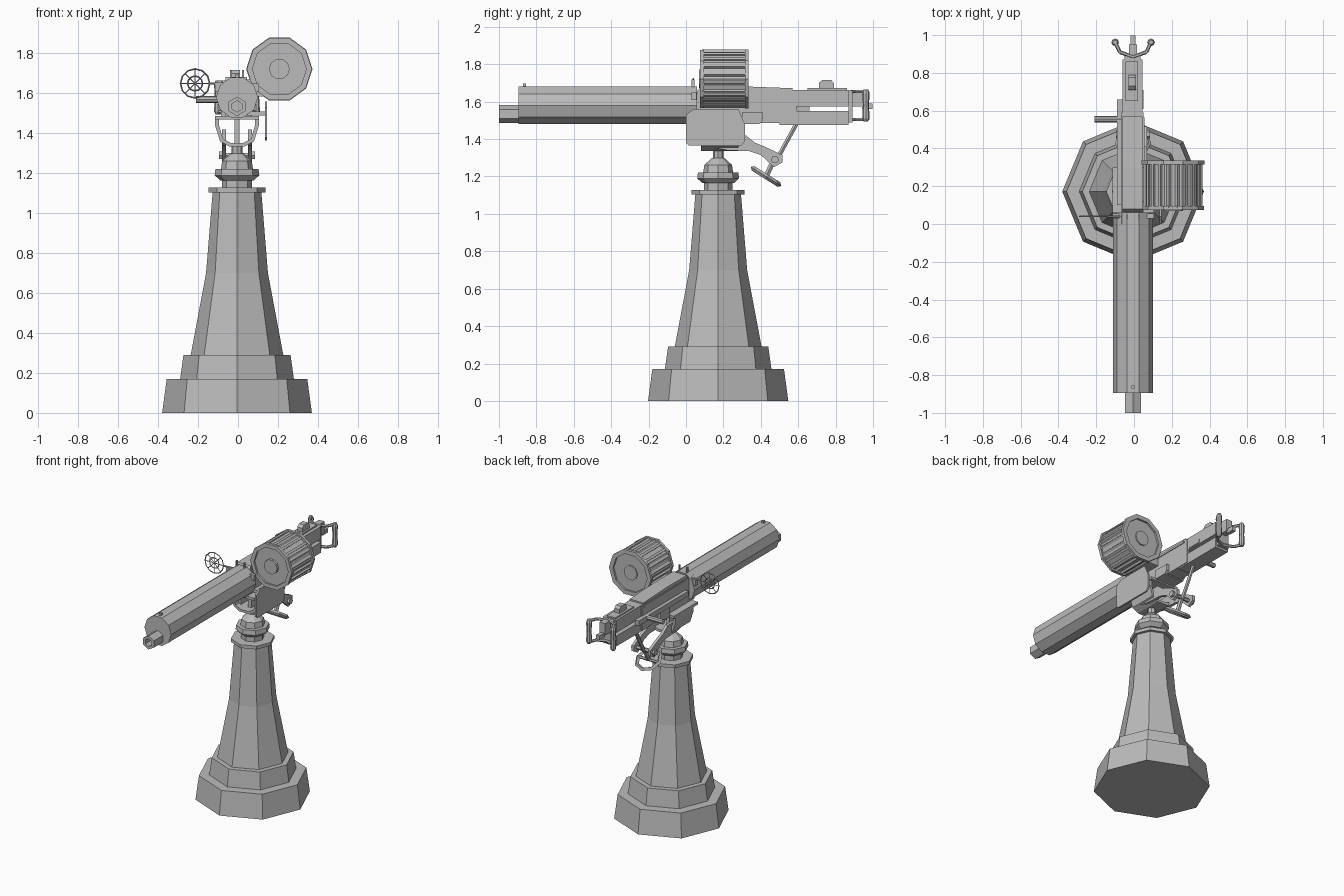
import bpy, bmesh
from math import pi, sin, cos
from mathutils import Vector

cube = bpy.data.objects.get("Cube")
if cube:
    bpy.data.objects.remove(cube, do_unlink=True)

GREY = (0.5, 0.5, 0.5, 1)
metal = bpy.data.materials.new("grey_metal")
metal.use_nodes = True
metal.diffuse_color = GREY
metal.node_tree.nodes["Principled BSDF"].inputs["Base Color"].default_value = GREY
CX = -0.005  # centre line of the gun and pedestal


def finish(name, bm):
    bmesh.ops.recalc_face_normals(bm, faces=bm.faces)
    me = bpy.data.meshes.new(name)
    bm.to_mesh(me)
    bm.free()
    me.materials.append(metal)
    ob = bpy.data.objects.new(name, me)
    bpy.context.collection.objects.link(ob)
    return ob


def loft(name, rings):
    """Skin rings of points and cap both ends."""
    bm = bmesh.new()
    rows = [[bm.verts.new(p) for p in ring] for ring in rings]
    n = len(rows[0])
    for a, b in zip(rows, rows[1:]):
        for i in range(n):
            j = (i + 1) % n
            bm.faces.new((a[i], a[j], b[j], b[i]))
    bm.faces.new(rows[0])
    bm.faces.new(rows[-1])
    return finish(name, bm)


def lathe(name, profile, n, centre, axis="z", phase=0.0):
    """Turn (radius, height) pairs about the z or y axis."""
    rings = []
    for r, h in profile:
        ring = []
        for i in range(n):
            a = phase + 2 * pi * i / n
            u, v = r * cos(a), r * sin(a)
            p = (u, v, h) if axis == "z" else (u, h, v)
            ring.append(Vector(centre) + Vector(p))
        rings.append(ring)
    return loft(name, rings)


def prism(name, pts, lo, hi, axis="x"):
    """Extrude a yz outline along x, or an xz outline along y."""
    put = (lambda p, t: (t, p[0], p[1])) if axis == "x" else (lambda p, t: (p[0], t, p[1]))
    return loft(name, [[put(p, t) for p in pts] for t in (lo, hi)])


def box(name, x, y, z):
    return prism(name, [(y[0], z[0]), (y[1], z[0]), (y[1], z[1]), (y[0], z[1])], x[0], x[1])


def rod(name, a, b, r, n=6):
    a, b = Vector(a), Vector(b)
    q = (b - a).to_track_quat("Z", "Y")
    circle = [q @ Vector((r * cos(2 * pi * i / n), r * sin(2 * pi * i / n), 0)) for i in range(n)]
    return loft(name, [[e + c for c in circle] for e in (a, b)])


def hoop(name, centre, r, thick, rotation, n=12):
    bpy.ops.mesh.primitive_torus_add(location=centre, rotation=rotation, major_radius=r,
                                     minor_radius=thick, major_segments=n, minor_segments=4)
    ob = bpy.context.object
    ob.name = name
    ob.data.materials.append(metal)
    return ob


# Pedestal and swivel
base = (CX, 0.172, 0)
lathe("pedestal", [(0.375, 0), (0.352, 0.17), (0.285, 0.17), (0.268, 0.29), (0.232, 0.29),
                   (0.155, 0.7), (0.122, 1.105), (0.142, 1.105), (0.142, 1.128), (0.076, 1.128)],
      8, base)
lathe("swivel_cup", [(0.076, 1.125), (0.076, 1.165), (0.085, 1.165), (0.112, 1.19),
                     (0.108, 1.222), (0.08, 1.222), (0.074, 1.262), (0.038, 1.295),
                     (0.028, 1.3), (0.028, 1.35)], 8, base)

# Cradle: U yoke, centre post and rear arms
half = [(0.11, 1.485), (0.11, 1.44), (0.085, 1.36), (0.04, 1.335)]
inner = [(0.03, 1.352), (0.07, 1.372), (0.09, 1.44), (0.09, 1.485)]
yoke = ([(CX + x, z) for x, z in half] + [(CX - x, z) for x, z in reversed(half)]
        + [(CX - x, z) for x, z in reversed(inner)] + [(CX + x, z) for x, z in inner])
prism("yoke", yoke, 0.08, 0.28, "y")
box("cradle_tray", (CX - 0.11, CX + 0.11), (0.03, 0.3), (1.47, 1.488))
box("cradle_post", (CX - 0.013, CX + 0.013), (0.14, 0.21), (1.34, 1.48))
arm = [(0.12, 1.36), (0.12, 1.42), (0.32, 1.42), (0.37, 1.38), (0.42, 1.36), (0.515, 1.315),
       (0.515, 1.275), (0.47, 1.25), (0.4, 1.315), (0.34, 1.335), (0.22, 1.34)]
for side, s in (("left", 1), ("right", -1)):
    prism(side + "_cradle_arm", arm, CX + s * 0.055, CX + s * 0.075)
    rod(side + "_hinge_nut", (CX + s * 0.075, 0.475, 1.29), (CX + s * 0.09, 0.475, 1.29), 0.022)
rod("hinge_pin", (CX - 0.08, 0.475, 1.29), (CX + 0.08, 0.475, 1.29), 0.014)
rod("elevation_stay", (CX, 0.48, 1.28), (CX, 0.595, 1.49), 0.013)

# Tilted hand loop under the hinge
loop_centre = Vector((CX, 0.428, 1.2))
loop = hoop("hand_loop", loop_centre, 0.082, 0.014, (-0.56, 0, 0), 8)
rod("loop_crossbar", loop_centre - Vector((0.08, 0, 0)), loop_centre + Vector((0.08, 0, 0)), 0.01)
rod("loop_stem", loop_centre, (CX, 0.47, 1.29), 0.016)

# Barrel jacket, muzzle with bore, front sight
lathe("barrel_jacket", [(0.105, -0.895), (0.105, 0.06)], 10, (CX, 0, 1.58), "y")
lathe("muzzle", [(0.028, -0.93), (0.028, -1.0), (0.048, -1.0), (0.048, -0.88)], 6,
      (CX, 0, 1.535), "y", pi / 6)
box("front_sight", (CX - 0.008, CX + 0.008), (-0.872, -0.856), (1.675, 1.697))

# Receiver with open slot at the rear
box("receiver_front", (-0.065, 0.05), (0.0, 0.59), (1.485, 1.66))
box("receiver_upper", (-0.06, 0.045), (0.5, 0.87), (1.573, 1.662))
box("receiver_lower", (-0.06, 0.045), (0.5, 0.87), (1.476, 1.55))
prism("receiver_cover", [(0.06, 1.655), (0.08, 1.682), (0.3, 1.682), (0.57, 1.672), (0.57, 1.655)],
      -0.062, 0.045)
box("cover_rail", (-0.07, 0.055), (0.1, 0.565), (1.64, 1.655))
box("ejection_port", (0.045, 0.05), (0.61, 0.71), (1.58, 1.606))
prism("side_lug", [(0.3, 1.48), (0.39, 1.48), (0.41, 1.5), (0.41, 1.545), (0.3, 1.545)],
      -0.085, 0.07)
box("right_slide", (-0.09, -0.06), (0.1, 0.66), (1.55, 1.585))
rod("charging_handle", (-0.21, 0.555, 1.57), (-0.07, 0.555, 1.57), 0.017, 8)

# Rear sight
box("rear_sight_base", (-0.045, 0.022), (0.65, 0.86), (1.655, 1.672))
prism("rear_sight", [(0.71, 1.66), (0.71, 1.7), (0.73, 1.717), (0.775, 1.717), (0.79, 1.7),
                     (0.79, 1.66)], -0.03, 0.01)

# Ring sight and sight posts
eye = Vector((-0.215, 0.04, 1.65))
for r in (0.073, 0.037):
    hoop("ring_sight", eye, r, 0.004, (pi / 2, 0, 0), 12)
for k in range(4):
    d = Vector((cos(k * pi / 4), 0, sin(k * pi / 4))) * 0.073
    rod("ring_sight_spoke", eye - d, eye + d, 0.003, 4)
rod("ring_sight_bracket", eye + Vector((0.073, 0, 0)), (-0.06, 0.04, 1.65), 0.006)
for s in (-1, 1):
    box("sight_post", (CX + s * 0.03 - 0.004, CX + s * 0.03 + 0.004), (0.03, 0.045), (1.65, 1.718))
    box("sight_clamp", (CX + s * 0.085 - 0.025, CX + s * 0.085 + 0.025), (0.03, 0.055), (1.61, 1.65))

# Ammunition drum with ribs, hub and feed
drum = Vector((0.207, 0, 1.722))
lathe("drum", [(0.135, 0.088), (0.135, 0.075), (0.163, 0.075), (0.163, 0.095), (0.15, 0.095),
               (0.15, 0.315), (0.166, 0.315), (0.166, 0.335), (0.135, 0.335), (0.135, 0.322)],
      10, drum, "y")
for k in range(20):
    a = (k + 0.5) * pi / 10
    p = drum + Vector((cos(a), 0, sin(a))) * 0.146
    rod("drum_rib", p + Vector((0, 0.085, 0)), p + Vector((0, 0.325, 0)), 0.012, 4)
lathe("drum_hub", [(0.052, 0.07), (0.052, 0.33)], 10, drum, "y")
box("drum_feed", (0.03, 0.13), (0.12, 0.3), (1.585, 1.67))

# Hanging plate below the drum
prism("drum_shield", [(0.0, 1.38), (0.015, 1.365), (0.295, 1.365), (0.315, 1.39), (0.315, 1.48),
                      (0.28, 1.56), (0.04, 1.56), (0.0, 1.53)], 0.134, 0.146)
box("shield_bracket", (0.04, 0.136), (0.1, 0.24), (1.49, 1.51))

# Twin rear grips and trigger
box("back_plate", (-0.05, 0.035), (0.87, 0.89), (1.49, 1.66))
for side, s in (("left", 1), ("right", -1)):
    x = CX + s * 0.095
    lathe(side + "_grip", [(0.012, 1.495), (0.02, 1.51), (0.016, 1.58), (0.02, 1.645), (0.012, 1.665)],
          8, (x, 0.962, 0))
    for z in (1.505, 1.655):
        rod(side + "_grip_arm", (CX, 0.885, z), (CX + s * 0.07, 0.91, z), 0.01)
        rod(side + "_grip_end", (CX + s * 0.07, 0.91, z), (x, 0.962, z), 0.01)
box("trigger_housing", (CX - 0.022, CX + 0.022), (0.88, 0.95), (1.575, 1.66))
box("trigger", (CX - 0.014, CX + 0.014), (0.94, 0.998), (1.56, 1.59))
